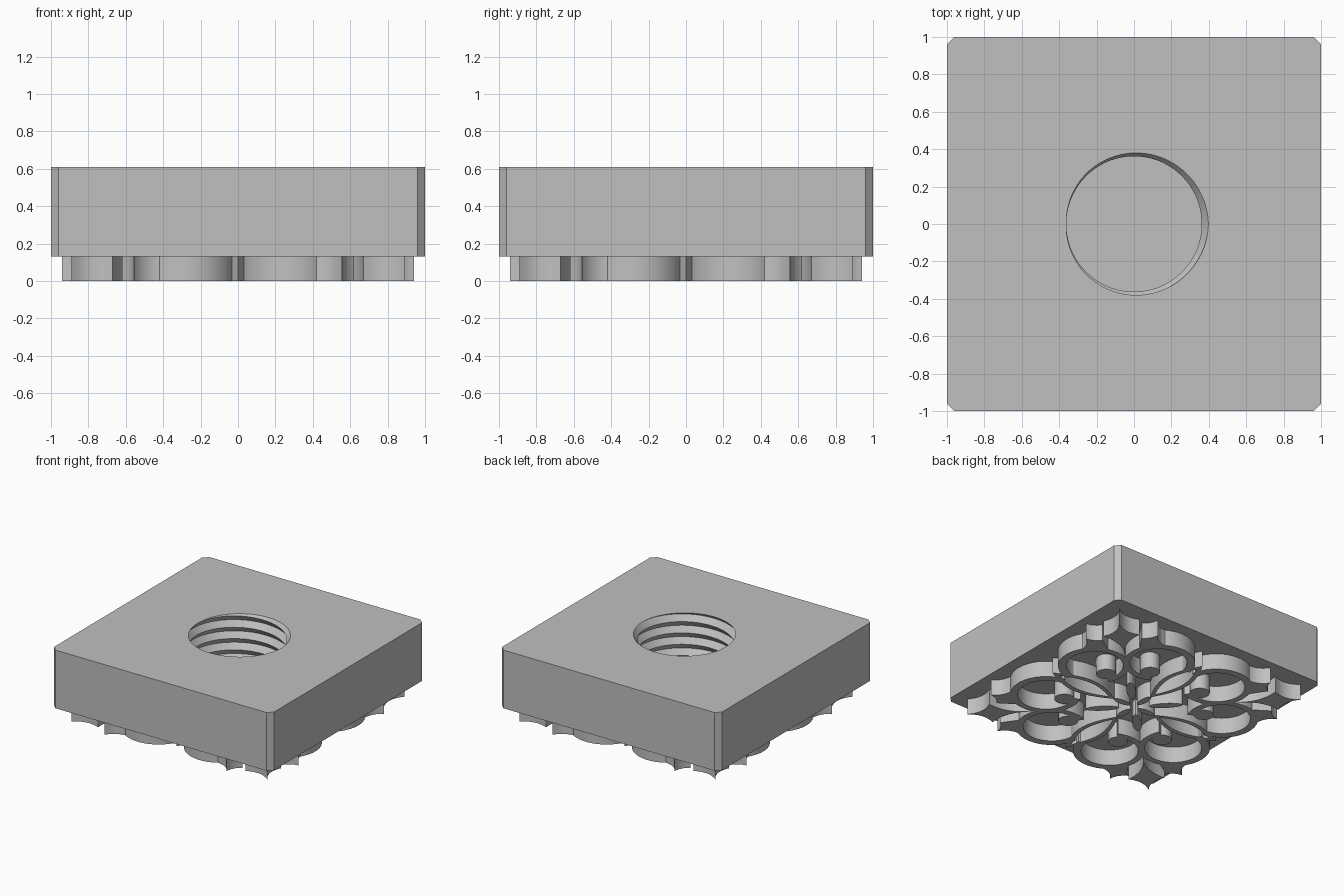
import bpy, bmesh, math
from mathutils import Vector

if "Cube" in bpy.data.objects:
    bpy.data.objects.remove(bpy.data.objects["Cube"])

grey = bpy.data.materials.new("plain grey")
grey.diffuse_color = (0.53, 0.53, 0.53, 1)
grey.use_nodes = True
grey.node_tree.nodes["Principled BSDF"].inputs["Base Color"].default_value = grey.diffuse_color
BASE, TOP = 0.132, 0.61


def finish(bm, name):
    bmesh.ops.recalc_face_normals(bm, faces=bm.faces)
    me = bpy.data.meshes.new(name)
    bm.to_mesh(me)
    bm.free()
    ob = bpy.data.objects.new(name, me)
    bpy.context.collection.objects.link(ob)
    me.materials.append(grey)
    bpy.ops.object.select_all(action='DESELECT')
    ob.select_set(True)
    bpy.context.view_layer.objects.active = ob
    bpy.ops.object.shade_smooth_by_angle(angle=math.radians(25))
    return ob


# --- block with chamfered corners and a threaded blind hole ---
bm = bmesh.new()
c = 0.96
octagon = [(1, -c), (1, c), (c, 1), (-c, 1), (-1, c), (-1, -c), (-c, -1), (c, -1)]
lo = [bm.verts.new((x, y, BASE)) for x, y in octagon]
hi = [bm.verts.new((x, y, TOP)) for x, y in octagon]
bm.faces.new(lo)
for i in range(8):
    j = (i + 1) % 8
    bm.faces.new((lo[i], lo[j], hi[j], hi[i]))

SEG, PITCH, FLOOR = 72, 0.093, 0.2
levels = int((TOP - FLOOR) / PITCH * 2) + 5
cols = []
for s in range(SEG + 1):
    a = s / SEG
    col = []
    for k in range(levels):
        z = min(TOP, max(FLOOR, TOP + (a - k / 2) * PITCH))
        f = ((z - TOP) / PITCH - a + 1e-7) % 1
        r = 0.362 + 0.036 * abs(1 - 2 * f)
        col.append(bm.verts.new((r * math.cos(a * math.tau), r * math.sin(a * math.tau), z)))
    cols.append(col)
for p, q in zip(cols, cols[1:]):
    for k in range(levels - 1):
        bm.faces.new((p[k], q[k], q[k + 1], p[k + 1]))
bmesh.ops.remove_doubles(bm, verts=bm.verts, dist=1e-4)
open_edges = [e for e in bm.edges if e.is_boundary]
bmesh.ops.triangle_fill(bm, edges=[e for e in open_edges if all(v.co.z > TOP - 1e-3 for v in e.verts)], use_beauty=True)
bmesh.ops.contextual_create(bm, geom=[e for e in open_edges if all(v.co.z < FLOOR + 1e-3 for v in e.verts)])
finish(bm, "stamp_block")


# --- ornament helpers: points are 2D, extruded from z=0 into the block ---
def prism(bm, pts):
    a = [bm.verts.new((x, y, 0)) for x, y in pts]
    b = [bm.verts.new((x, y, BASE + 0.004)) for x, y in pts]
    bm.faces.new(a)
    bm.faces.new(b[::-1])
    for i in range(len(pts)):
        j = (i + 1) % len(pts)
        bm.faces.new((a[i], a[j], b[j], b[i]))


def strip(bm, left, right):
    prism(bm, left + right[::-1])


def symmetries(pts, both=True):
    # four quarter turns, with or without the mirrored twin
    for m in ((1, -1) if both else (1,)):
        for k in range(4):
            out = [(m * x, y) for x, y in pts]
            for _ in range(k):
                out = [(-y, x) for x, y in out]
            yield out


def arc(cx, cy, r, a0, a1, n):
    return [(cx + r * math.cos(math.radians(a0 + (a1 - a0) * i / n)),
             cy + r * math.sin(math.radians(a0 + (a1 - a0) * i / n))) for i in range(n + 1)]


def bow(p, q, sag, n=6):
    # curved side from p to q, last point left out
    p, q = Vector(p), Vector(q)
    d = q - p
    nrm = Vector((-d.y, d.x)).normalized()
    return [tuple(p + d * (i / n) + nrm * sag * 4 * (i / n) * (1 - i / n)) for i in range(n)]


def curved(corners, sags):
    out = []
    for i, p in enumerate(corners):
        out += bow(p, corners[(i + 1) % len(corners)], sags[i])
    return out


# scrolls with round ends, in mirrored pairs
bm = bmesh.new()
for pts in symmetries(arc(0.28, 0.63, 0.27, -115, 172, 36)):
    inner = None
    for_pts = pts
outer = arc(0.28, 0.63, 0.27, -115, 172, 36)
inner = arc(0.285, 0.625, 0.215, -115, 172, 36)
for o, i in zip(symmetries(outer), symmetries(inner)):
    strip(bm, o, i)
for pts in symmetries(arc(0.245, 0.48, 0.075, 0, 345, 23)):
    prism(bm, pts)
finish(bm, "scrolls")

# pointed leaf outlines along the axes
bm = bmesh.new()


def leaf_side(y0, y1, w, n=16):
    return [(w * math.sin(math.pi * i / n), y0 + (y1 - y0) * i / n) for i in range(n + 1)]


for o, i in zip(symmetries(leaf_side(0.19, 0.80, 0.105)), symmetries(leaf_side(0.24, 0.74, 0.068))):
    strip(bm, o, i)
finish(bm, "leaf_outlines")

# solid petals around the centre
bm = bmesh.new()
petal = [(0.24 + 0.125 * math.cos(a), 0.035 * math.sin(a)) for a in [math.tau * i / 20 for i in range(20)]]
h = math.sqrt(0.5)
for pts in symmetries([(h * (x - y), h * (x + y)) for x, y in petal], False):
    prism(bm, pts)
for pts in symmetries([(x * 0.62 - 0.03, y * 0.8) for x, y in petal], False):
    prism(bm, pts)
finish(bm, "centre_petals")

# corner stars and the pointed tips beside them
bm = bmesh.new()
star = curved([(0.89, 0.89), (0.67, 0.86), (0.54, 0.54), (0.86, 0.67)], [0.035, 0.045, 0.045, 0.035])
for pts in symmetries(star, False):
    prism(bm, pts)
tip = curved([(0.555, 0.94), (0.40, 0.86), (0.52, 0.68), (0.62, 0.83)], [0.025, 0, 0, 0.015])
for pts in symmetries(tip):
    prism(bm, pts)
finish(bm, "corner_stars")
